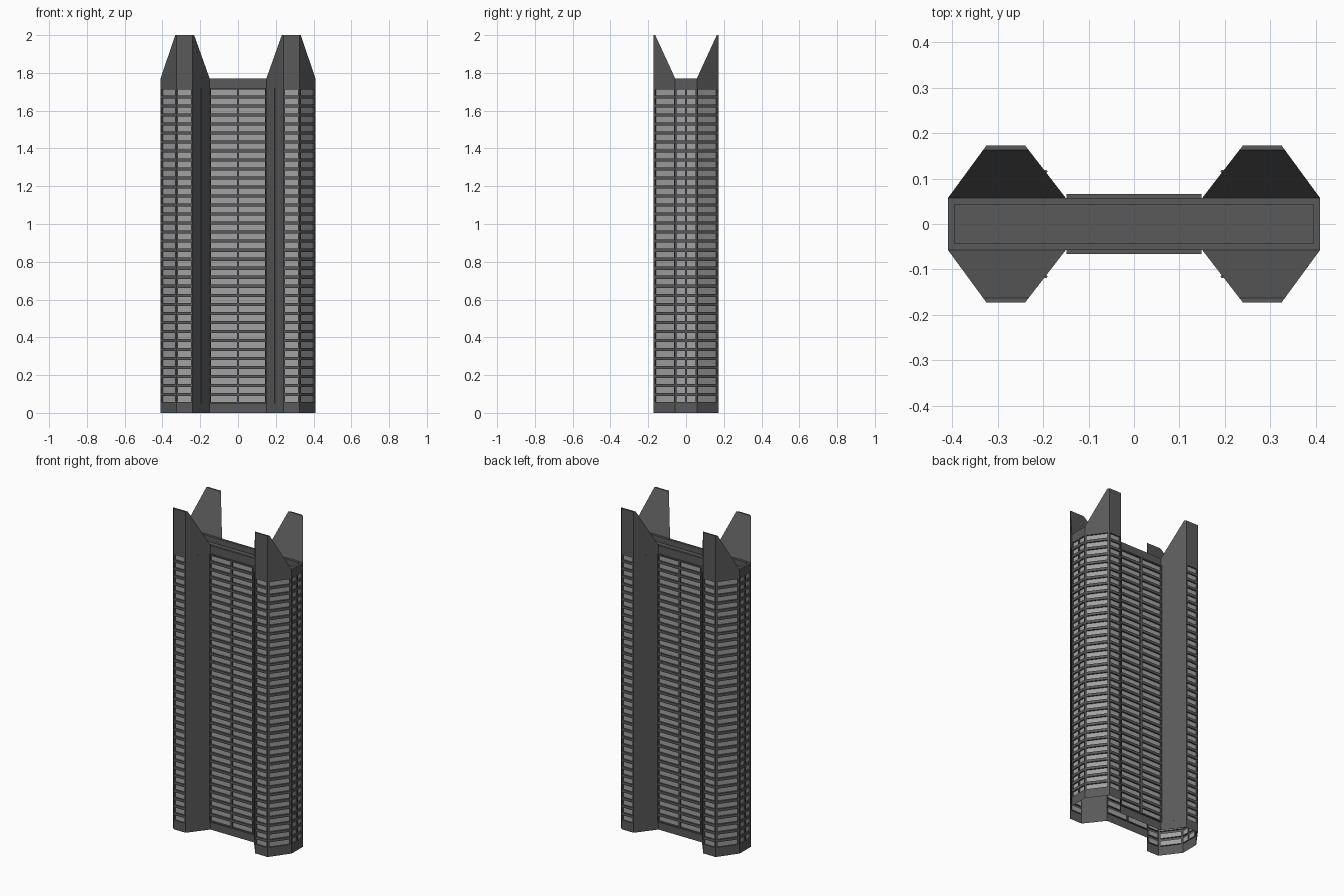
import bpy, bmesh
from mathutils import Vector

if "Cube" in bpy.data.objects:
    bpy.data.objects.remove(bpy.data.objects["Cube"])

WALL_TOP, TIP, Z0, Z1, ROWS = 1.77, 2.0, 0.05, 1.72, 35
UP = Vector((0, 0, 1))


def material(name, v):
    m = bpy.data.materials.new(name)
    m.diffuse_color = (v, v, v, 1)
    m.use_nodes = True
    m.node_tree.nodes["Principled BSDF"].inputs["Base Color"].default_value = m.diffuse_color
    return m


MATS = [material("dark_frame", 0.10), material("pale_window", 0.36)]


def top_z(y):
    # fins climb outward from the roof edge, then go flat at the tip
    t = (abs(y) - 0.057) / 0.106
    return WALL_TOP + (TIP - WALL_TOP) * max(0, min(1, t))


def finish(name, bm):
    # one quarter is modelled; mirror it to the other three
    bmesh.ops.remove_doubles(bm, verts=bm.verts, dist=1e-5)
    me = bpy.data.meshes.new(name)
    bm.to_mesh(me)
    bm.free()
    for m in MATS:
        me.materials.append(m)
    ob = bpy.data.objects.new(name, me)
    bpy.context.collection.objects.link(ob)
    mod = ob.modifiers.new("mirror", 'MIRROR')
    mod.use_axis = (True, True, False)
    mod.merge_threshold = 1e-4


def quad(bm, pts, mat=0):
    f = bm.faces.new([bm.verts.new(p) for p in pts])
    f.material_index = mat


def wall(name, p, q, cuts, kinds, frame=0.0, pane=-0.008, rib=0.004):
    # stepped wall from p to q; column kinds: f frame, w window, r rib, e flush edge
    p, q = Vector((*p, 0)), Vector((*q, 0))
    d = (q - p).normalized()
    n = d.cross(UP)
    us = [0] + cuts + [(q - p).length]
    step = (Z1 - Z0) / ROWS
    zs = [0, Z0]
    windows = 'w' in kinds
    if windows:
        for r in range(ROWS):
            zs += [Z0 + (r + 0.17) * step, Z0 + (r + 0.83) * step]
    zs += [Z1, None]
    bm = bmesh.new()
    nc, nr = len(us) - 1, len(zs) - 1

    def is_pane(i, j):
        return kinds[i] == 'w' and 2 <= j < nr - 1 and j % 2 == 0

    def depth(i, j):
        if j in (0, nr - 1) or kinds[i] == 'e':
            return 0
        if kinds[i] == 'r':
            return rib
        return pane if is_pane(i, j) else frame

    def pt(i, j, h):
        b = p + d * us[i]
        z = top_z(b.y) if zs[j] is None else zs[j]
        return b + n * h + UP * z

    for i in range(nc):
        for j in range(nr):
            h = depth(i, j)
            quad(bm, [pt(i, j, h), pt(i + 1, j, h), pt(i + 1, j + 1, h), pt(i, j + 1, h)],
                 1 if is_pane(i, j) else 0)
            # reveals between cells of different depth
            if i + 1 < nc and depth(i + 1, j) != h:
                b = depth(i + 1, j)
                quad(bm, [pt(i + 1, j, h), pt(i + 1, j, b), pt(i + 1, j + 1, b), pt(i + 1, j + 1, h)])
            if j + 1 < nr and depth(i, j + 1) != h:
                b = depth(i, j + 1)
                quad(bm, [pt(i, j + 1, h), pt(i + 1, j + 1, h), pt(i + 1, j + 1, b), pt(i, j + 1, b)])
    finish(name, bm)


# Quarter outline, walked from the centre front to the right end
A, B, C, D, E, F = (0, -0.057), (0.15, -0.057), (0.24, -0.173), (0.325, -0.173), (0.41, -0.057), (0.41, 0)
L1 = (Vector(C) - Vector(B)).length
L2 = (Vector(E) - Vector(D)).length
k = 0.106 / 0.116

wall("central_wall", A, B, [0.006, 0.143, 0.149], "fwfe", frame=0.009, pane=0.0)
wall("inner_slanted_wall", B, C, [L1 / 2 - 0.003, L1 / 2 + 0.003, L1 * k], "frff")
wall("tower_face_wall", C, D, [0.008, 0.077], "fwf")
wall("outer_slanted_wall", D, E, [L2 * (1 - k), L2 - 0.009], "fwf")
wall("end_wall", E, F, [0.006, 0.052], "fwf")

# Sloped fin backs with flat tips
bm = bmesh.new()
s = Vector(B).lerp(Vector(C), k)
t = Vector(E).lerp(Vector(D), k)
quad(bm, [(*s, TIP), (*t, TIP), (*E, WALL_TOP), (*B, WALL_TOP)])
quad(bm, [(*C, TIP), (*D, TIP), (*t, TIP), (*s, TIP)])
finish("fin_top", bm)

# Roof with a low parapet around a sunken deck
bm = bmesh.new()
x, y, deck = 0.395, -0.043, 1.735
quad(bm, [(0, -0.057, WALL_TOP), (0.41, -0.057, WALL_TOP), (x, y, WALL_TOP), (0, y, WALL_TOP)])
quad(bm, [(0.41, -0.057, WALL_TOP), (0.41, 0, WALL_TOP), (x, 0, WALL_TOP), (x, y, WALL_TOP)])
quad(bm, [(0, y, WALL_TOP), (x, y, WALL_TOP), (x, y, deck), (0, y, deck)])
quad(bm, [(x, y, WALL_TOP), (x, 0, WALL_TOP), (x, 0, deck), (x, y, deck)])
quad(bm, [(0, y, deck), (x, y, deck), (x, 0, deck), (0, 0, deck)])
finish("roof", bm)
